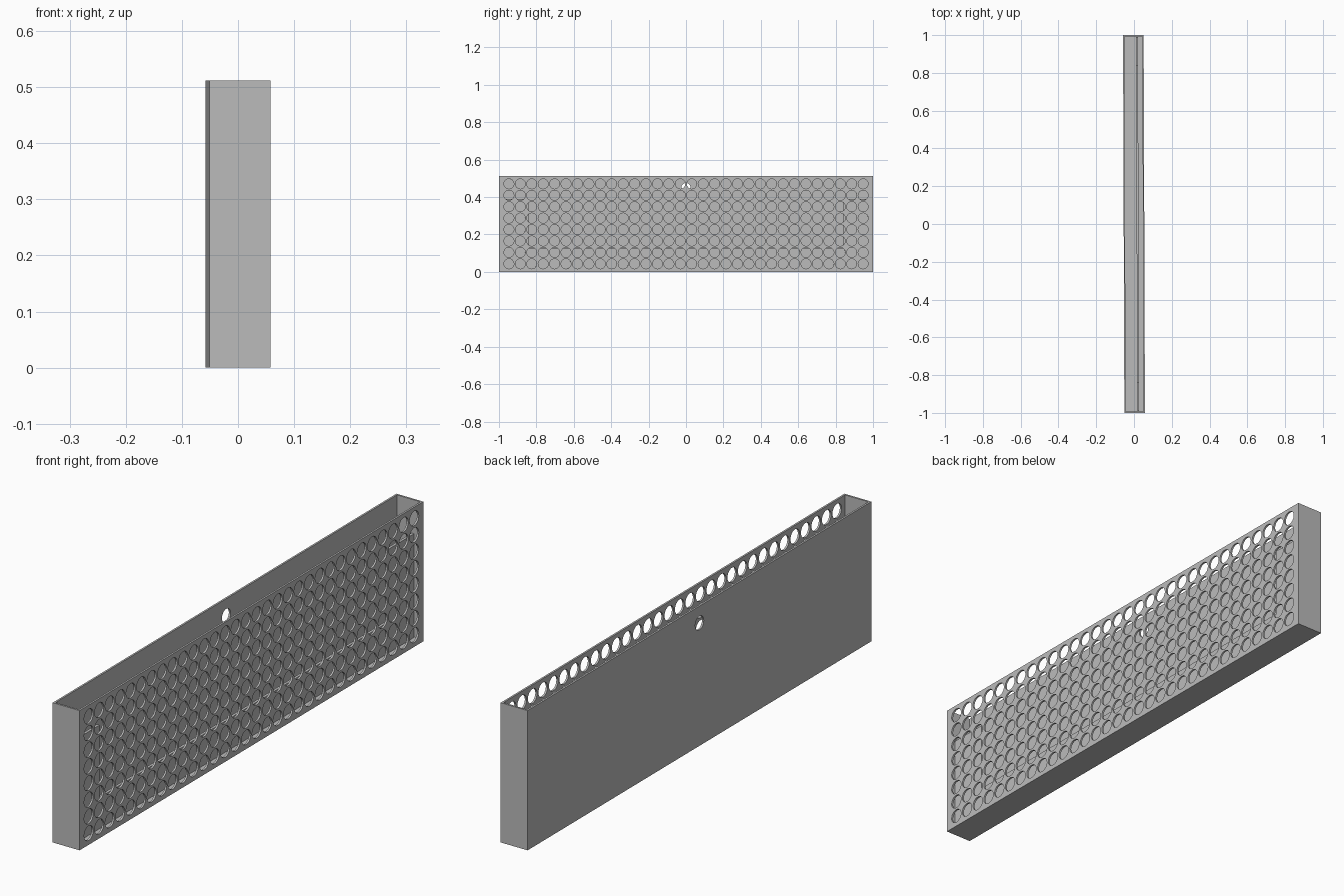
import bpy, bmesh
from math import radians
from mathutils import Matrix, Vector

cube = bpy.data.objects.get("Cube")
if cube:
    bpy.data.objects.remove(cube, do_unlink=True)

HALF_W, HALF_L, HEIGHT, WALL = 0.0545, 1.0, 0.512, 0.01
TURN = 0.0035                      # the bin stands very slightly turned
COLS, ROWS, PITCH, HOLE_R = 32, 8, 0.0611, 0.0265

grey = bpy.data.materials.new("light_grey")
grey.use_nodes = True
grey.diffuse_color = (0.5, 0.5, 0.5, 1)
grey.node_tree.nodes["Principled BSDF"].inputs["Base Color"].default_value = grey.diffuse_color


def make_object(name, bm):
    bmesh.ops.recalc_face_normals(bm, faces=bm.faces)
    mesh = bpy.data.meshes.new(name)
    bm.to_mesh(mesh)
    bm.free()
    mesh.materials.append(grey)
    obj = bpy.data.objects.new(name, mesh)
    bpy.context.collection.objects.link(obj)
    return obj


def add_drill(bm, x, y, z, radius):
    """Cylinder along x, used to cut a hole through one long wall."""
    place = Matrix.Translation((x, y, z)) @ Matrix.Rotation(radians(90), 4, 'Y')
    bmesh.ops.create_cone(bm, cap_ends=True, segments=32, radius1=radius,
                          radius2=radius, depth=4 * WALL, matrix=place)


# Open-topped bin: a box with its top face inset and pushed down
bm = bmesh.new()
bmesh.ops.create_cube(bm, size=1, matrix=Matrix.Translation((0, 0, HEIGHT / 2))
                      @ Matrix.Diagonal((2 * HALF_W, 2 * HALF_L, HEIGHT, 1)))
top = max(bm.faces, key=lambda f: f.calc_center_median().z)
bmesh.ops.inset_region(bm, faces=[top], thickness=WALL)
well = bmesh.ops.extrude_discrete_faces(bm, faces=[top])["faces"][0]
bmesh.ops.translate(bm, verts=well.verts, vec=Vector((0, 0, WALL - HEIGHT)))
body = make_object("perforated_bin", bm)

# Hole grid in the left wall, one hanging hole in the right wall
bm = bmesh.new()
for col in range(COLS):
    for row in range(ROWS):
        add_drill(bm, HALF_W - WALL / 2, (col - (COLS - 1) / 2) * PITCH,
                  0.043 + row * PITCH, HOLE_R)
add_drill(bm, -HALF_W + WALL / 2, 0, 0.45, 0.025)
cutter = make_object("hole_cutter", bm)
cutter.hide_render = True

cut = body.modifiers.new("holes", 'BOOLEAN')
cut.operation = 'DIFFERENCE'
cut.solver = 'EXACT'
cut.object = cutter
bpy.context.view_layer.objects.active = body
body.select_set(True)
bpy.ops.object.modifier_apply(modifier=cut.name)
bpy.data.objects.remove(cutter, do_unlink=True)

# U-shaped retaining frame inside, forming a slot behind the holes
end, side, low, high = HALF_L - WALL, 0.84, 0.124, 0.39
outline = [(-end, WALL), (end, WALL), (end, high), (side, high),
           (side, low), (-side, low), (-side, high), (-end, high)]
bm = bmesh.new()
face = bm.faces.new([bm.verts.new((0.014, y, z)) for y, z in outline])
grown = bmesh.ops.extrude_face_region(bm, geom=[face])["geom"]
bmesh.ops.translate(bm, vec=Vector((WALL, 0, 0)),
                    verts=[g for g in grown if isinstance(g, bmesh.types.BMVert)])
frame = make_object("retaining_frame", bm)

for obj in (body, frame):
    obj.rotation_euler.z = TURN
    obj.select_set(True)
bpy.ops.object.shade_smooth_by_angle(angle=radians(30))
